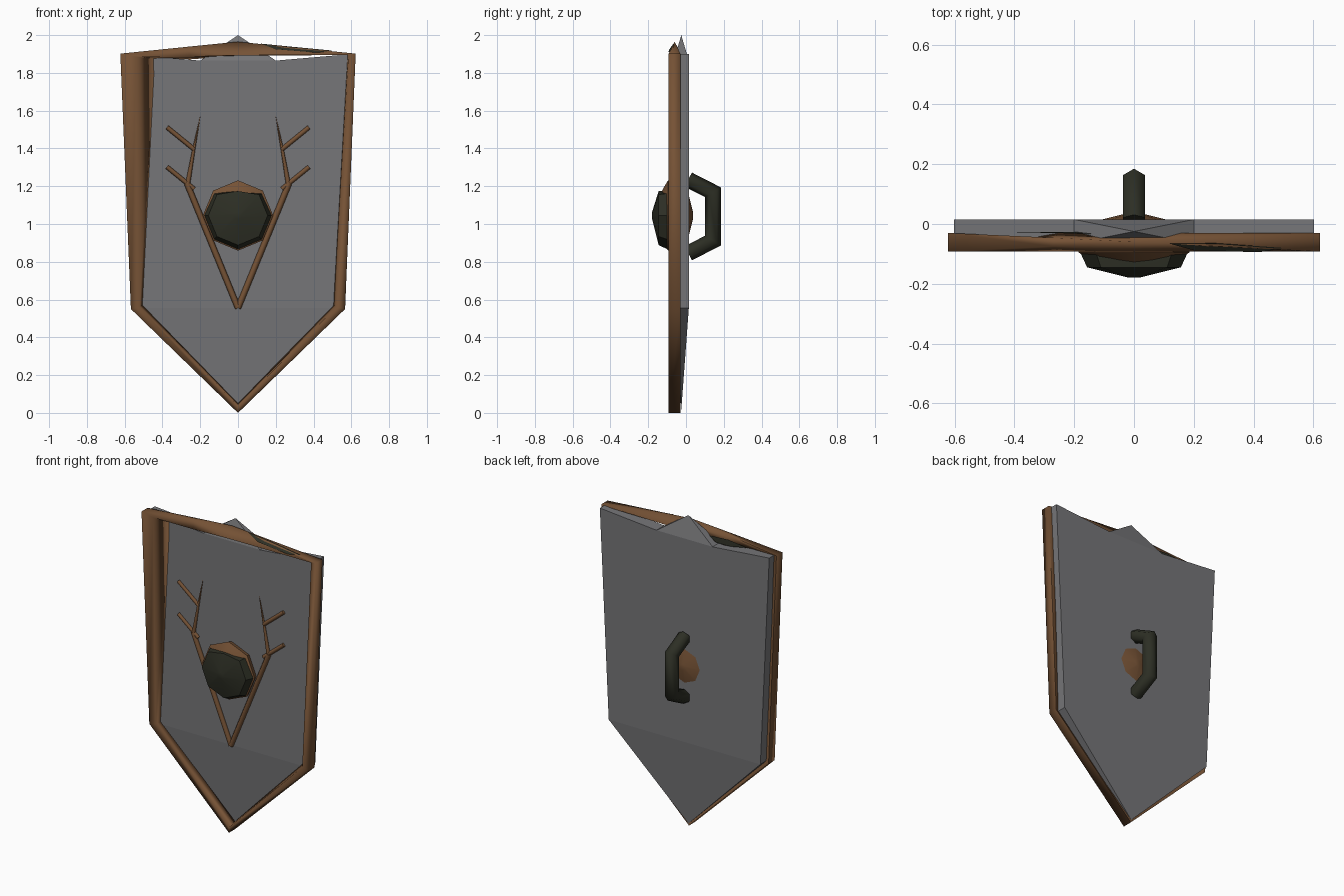
import bpy, bmesh, math
from mathutils import Vector

if "Cube" in bpy.data.objects:
    bpy.data.objects.remove(bpy.data.objects["Cube"])


def material(name, rgb):
    m = bpy.data.materials.new(name)
    m.diffuse_color = (*rgb, 1)
    m.use_nodes = True
    m.node_tree.nodes["Principled BSDF"].inputs["Base Color"].default_value = m.diffuse_color
    return m


GREY = material("grey steel", (0.18, 0.18, 0.188))
BROWN = material("brown wood", (0.18, 0.085, 0.036))
DARK = material("dark green leather", (0.026, 0.028, 0.018))


def add(name, verts, faces, mat, smooth=None):
    bm = bmesh.new()
    vs = [bm.verts.new(v) for v in verts]
    for f in faces:
        bm.faces.new([vs[i] for i in f])
    bmesh.ops.remove_doubles(bm, verts=bm.verts, dist=1e-5)
    bmesh.ops.recalc_face_normals(bm, faces=bm.faces)
    me = bpy.data.meshes.new(name)
    bm.to_mesh(me)
    bm.free()
    me.materials.append(mat)
    ob = bpy.data.objects.new(name, me)
    bpy.context.collection.objects.link(ob)
    if smooth:
        bpy.ops.object.select_all(action='DESELECT')
        ob.select_set(True)
        bpy.context.view_layer.objects.active = ob
        bpy.ops.object.shade_smooth_by_angle(angle=math.radians(smooth))
    return ob


def ring_faces(rings, n, closed=False):
    faces = []
    for r in range(rings if closed else rings - 1):
        a, b = r * n, (r + 1) % rings * n
        faces += [(a + i, a + (i + 1) % n, b + (i + 1) % n, b + i) for i in range(n)]
    if not closed:
        faces += [tuple(range(n)), tuple(range((rings - 1) * n, rings * n))]
    return faces


def tube(name, path, radii, normal, mat, n=6, smooth=65):
    """Mitred tube along a planar path; normal is the plane's normal."""
    pts, normal, verts = [Vector(p) for p in path], Vector(normal), []
    for i, p in enumerate(pts):
        d0 = (p - pts[i - 1]).normalized() if i else (pts[1] - p).normalized()
        d1 = (pts[i + 1] - p).normalized() if i < len(pts) - 1 else d0
        t = (d0 + d1).normalized()
        side = t.cross(normal) / t.dot(d0)
        for k in range(n):
            a = math.tau * k / n
            verts.append(p + (side * math.cos(a) + normal * math.sin(a)) * radii[i])
    return add(name, verts, ring_faces(len(pts), n), mat, smooth)


# Shield plate: both faces close up at the bottom tip and the top peak
outline = [(-0.603, 1.9), (-0.2, 1.865), (0, 2.0), (0.2, 1.865), (0.603, 1.9),
           (0.54, 0.555), (0, 0.015), (-0.54, 0.555)]
MID = -0.025
front = [(x, MID if i in (2, 6) else -0.065, z) for i, (x, z) in enumerate(outline)]
back = [(x, MID if i in (2, 6) else 0.015, z) for i, (x, z) in enumerate(outline)]
panels = [(0, 1, 3, 4, 5, 7), (1, 2, 3), (5, 6, 7)]
faces = panels + [tuple(i + 8 for i in p) for p in panels]
faces += [(i, (i + 1) % 8, (i + 1) % 8 + 8, i + 8) for i in range(8)]
# the tip and peak are single points shared by front and back
faces = [tuple(dict.fromkeys(i - 8 if i in (10, 14) else i for i in f)) for f in faces]
add("shield_plate", front + back, faces, GREY)

# Rim: four-sided section, ridged at the top centre, wide on the left
F, B, M = -0.092, -0.03, -0.06
# outer x, z / inner front x, z / inner back x, z
corners = [((0, 1.965), (0, 1.893), (0, 1.89)),
           ((0.623, 1.902), (0.585, 1.895), (0.575, 1.895)),
           ((0.567, 0.55), (0.522, 0.562), (0.505, 0.57)),
           ((0, 0.0), (0, 0.035), (0, 0.05)),
           ((-0.567, 0.55), (-0.522, 0.562), (-0.505, 0.57)),
           ((-0.623, 1.902), (-0.54, 1.885), (-0.44, 1.875)),
           ((-0.27, 1.938), (-0.25, 1.886), (-0.25, 1.872))]
verts = []
for k, (o, i, j) in enumerate(corners):
    yb, yf = {0: (M, M), 6: (-0.046, -0.075)}.get(k, (B, F))
    yj = -0.063 if k in (2, 4, 5) else B
    verts += [(o[0], yb, o[1]), (o[0], yf, o[1]), (i[0], F, i[1]), (j[0], yj, j[1])]
rim_faces = []
for f in ring_faces(len(corners), 4, closed=True):
    # the ridge merges two section points, so drop the repeated one
    f = [0 if i == 1 else i for i in f]
    rim_faces.append(tuple(dict.fromkeys(f)))
add("rim", verts, rim_faces, BROWN, 100)

# Dark slivers on the top rim: right front and left back
add("rim_patch_front", [(0.12, -0.066, 1.955), (0.27, -0.064, 1.94), (0.5, -0.08, 1.918),
                        (0.42, -0.0945, 1.907), (0.2, -0.088, 1.925)],
    [(0, 1, 2, 3, 4)], DARK)
add("rim_patch_back", [(-0.14, -0.033, 1.905), (-0.28, -0.03, 1.915),
                       (-0.42, -0.027, 1.9), (-0.3, -0.026, 1.878), (-0.2, -0.026, 1.876)],
    [(0, 1, 2, 3, 4)], DARK)


# Boss: faceted brown core with a dark cap that is flattened at the top
def dome(name, profile, n, mat, z_max=9):
    verts = []
    for y, r in profile:
        for k in range(n):
            a = math.tau * k / n
            verts.append((r * math.sin(a), y, min(1.045 + r * math.cos(a), z_max)))
    # flattened points keep a slight crown
    verts = [(x, y, z + (0.012 if z == z_max and abs(x) < 0.01 else 0)) for x, y, z in verts]
    add(name, verts, ring_faces(len(profile), n), mat, 25)


dome("boss_core", [(-0.14, 0.1), (-0.12, 0.145), (-0.095, 0.186), (-0.03, 0.165),
                   (0.012, 0.12), (0.037, 0.02)], 8, BROWN)
dome("boss_cap", [(-0.088, 0.165), (-0.095, 0.18), (-0.145, 0.157), (-0.179, 0.02)],
     8, DARK, 1.162)

# Antlers
for s, side in ((-1, "left"), (1, "right")):
    def P(x, z):
        return (s * x, -0.07, z)
    tube("antler_beam_" + side, [P(0, 0.555), P(0.27, 1.215)], [0.016] * 2, (0, 1, 0), BROWN)
    tube("antler_tip_" + side, [P(0.268, 1.2), P(0.235, 1.39), P(0.2, 1.57)],
         [0.013, 0.008, 0.001], (0, 1, 0), BROWN)
    for i, z in enumerate((1.185, 1.395)):
        tube(f"antler_tine_{side}_{i + 1}", [P(0.232, z), P(0.376, z + 0.117)],
             [0.012] * 2, (0, 1, 0), BROWN)

# Grip on the back
tube("grip", [(0, 0.012, 1.235), (0, 0.143, 1.168), (0, 0.143, 0.912), (0, 0.012, 0.845)],
     [0.042] * 4, (1, 0, 0), DARK)
